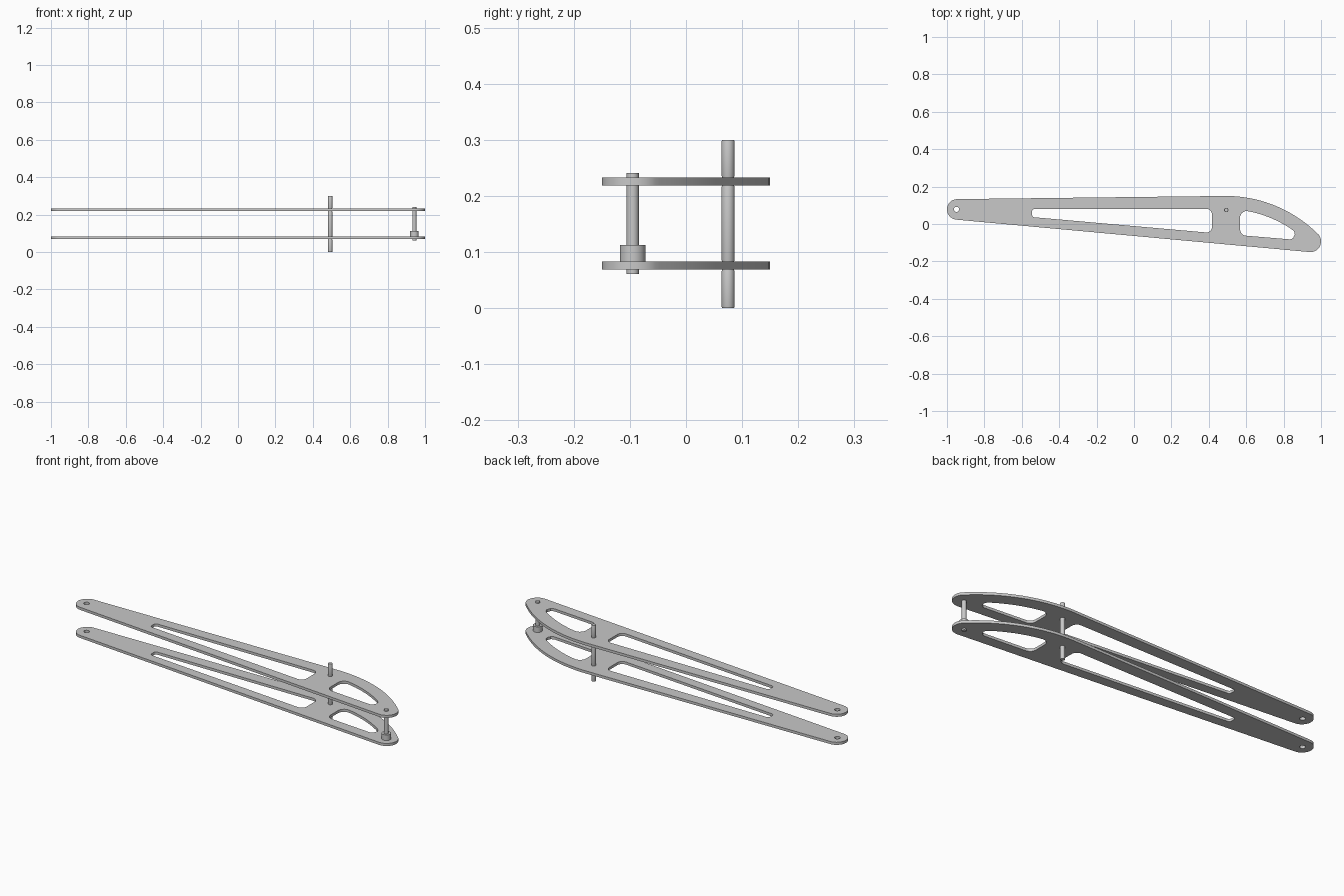
import bpy, bmesh, math
from mathutils import Vector

cube = bpy.data.objects.get("Cube")
if cube:
    bpy.data.objects.remove(cube, do_unlink=True)

grey = bpy.data.materials.new("light grey metal")
grey.use_nodes = True
COLOUR = (0.58, 0.58, 0.58, 1)
grey.diffuse_color = COLOUR
grey.node_tree.nodes["Principled BSDF"].inputs["Base Color"].default_value = COLOUR


def arc(cx, cy, r, start, end, n=16):
    """Points on an arc, angles in degrees."""
    angles = [math.radians(start + (end - start) * i / n) for i in range(n + 1)]
    return [Vector((cx + r * math.cos(a), cy + r * math.sin(a))) for a in angles]


def rounded(corners, n=7):
    """Closed outline from (x, y, radius) corners, each filleted."""
    out = []
    for i, (x, y, r) in enumerate(corners):
        p = Vector((x, y))
        if r == 0:
            out.append(p)
            continue
        a = (Vector(corners[i - 1][:2]) - p).normalized()
        b = (Vector(corners[(i + 1) % len(corners)][:2]) - p).normalized()
        half = a.angle(b) / 2
        centre = p + (a + b).normalized() * r / math.sin(half)
        start = p + a * r / math.tan(half) - centre
        end = p + b * r / math.tan(half) - centre
        for k in range(n + 1):
            # Blend the two radius directions, then restore the radius
            out.append(centre + start.lerp(end, k / n).normalized() * r)
    return out


def add(name, bm):
    """Turn a bmesh into a grey object with sharp edges kept."""
    mesh = bpy.data.meshes.new(name)
    bm.to_mesh(mesh)
    bm.free()
    mesh.materials.append(grey)
    obj = bpy.data.objects.new(name, mesh)
    bpy.context.collection.objects.link(obj)
    bpy.ops.object.select_all(action="DESELECT")
    obj.select_set(True)
    bpy.context.view_layer.objects.active = obj
    bpy.ops.object.shade_smooth_by_angle(angle=math.radians(30))


def plate(name, outlines, z0, z1):
    """Flat plate; the first outline is the rim, the others are openings."""
    bm = bmesh.new()
    for pts in outlines:
        vs = [bm.verts.new((p.x, p.y, z0)) for p in pts]
        for i, v in enumerate(vs):
            bm.edges.new((vs[i - 1], v))
    bmesh.ops.triangle_fill(bm, edges=bm.edges[:], use_beauty=True, normal=(0, 0, 1))
    ext = bmesh.ops.extrude_face_region(bm, geom=bm.faces[:], use_keep_orig=True)
    top = [g for g in ext["geom"] if isinstance(g, bmesh.types.BMVert)]
    bmesh.ops.translate(bm, verts=top, vec=(0, 0, z1 - z0))
    bmesh.ops.recalc_face_normals(bm, faces=bm.faces[:])
    add(name, bm)


def turned(name, x, y, profile, sides=28):
    """Solid of revolution from (radius, z) pairs."""
    bm = bmesh.new()
    rings = [[bm.verts.new((x + p.x, y + p.y, z)) for p in arc(0, 0, r, 0, 360, sides)[:-1]]
             for r, z in profile]
    for low, high in zip(rings, rings[1:]):
        for i in range(sides):
            bm.faces.new((low[i - 1], low[i], high[i], high[i - 1]))
    bm.faces.new(rings[0][::-1])
    bm.faces.new(rings[-1])
    add(name, bm)


# Plate outlines: rounded narrow end, curved back, rounded nose
ARC_X, ARC_Y = 0.49, -0.55
rim = (arc(-0.945, 0.078, 0.055, 264.8, 91)
       + arc(ARC_X, ARC_Y, 0.70, 90, 46, 20)
       + arc(0.943, -0.093, 0.057, 42, -95.2))
pivot_hole = arc(-0.949, 0.078, 0.014, 0, 360, 24)[:-1]
long_slot = rounded([(-0.545, 0.081, 0.014), (0.417, 0.081, 0.03),
                     (0.417, -0.048, 0.03), (-0.545, 0.037, 0.014)])
crown = [(p.x, p.y, 0) for p in arc(ARC_X, ARC_Y, 0.63, 77, 56, 10)]
nose_slot = rounded([(0.567, 0.077, 0.035)] + crown
                    + [(0.915, -0.089, 0.027), (0.567, -0.06, 0.035)])

# Two identical side plates
LOW, HIGH, THICK = 0.069, 0.219, 0.014
for label, z in (("lower_plate", LOW), ("upper_plate", HIGH)):
    plate(label, [rim, pivot_hole, long_slot, nose_slot], z, z + THICK)

# Long rod with lightly chamfered sections either side of each plate
rod = []
for z0, z1 in ((0, LOW), (LOW + THICK, HIGH), (HIGH + THICK, 0.30)):
    rod += [(0.0105, z0), (0.0115, z0 + 0.003), (0.0115, z1 - 0.003), (0.0105, z1)]
turned("cross_rod", 0.493, 0.075, rod)

# Nose pin and its collar
turned("nose_pin", 0.943, -0.095, [(0.011, 0.061), (0.011, 0.241)])
turned("pin_collar", 0.943, -0.095, [(0.023, LOW + THICK), (0.023, 0.113)])
